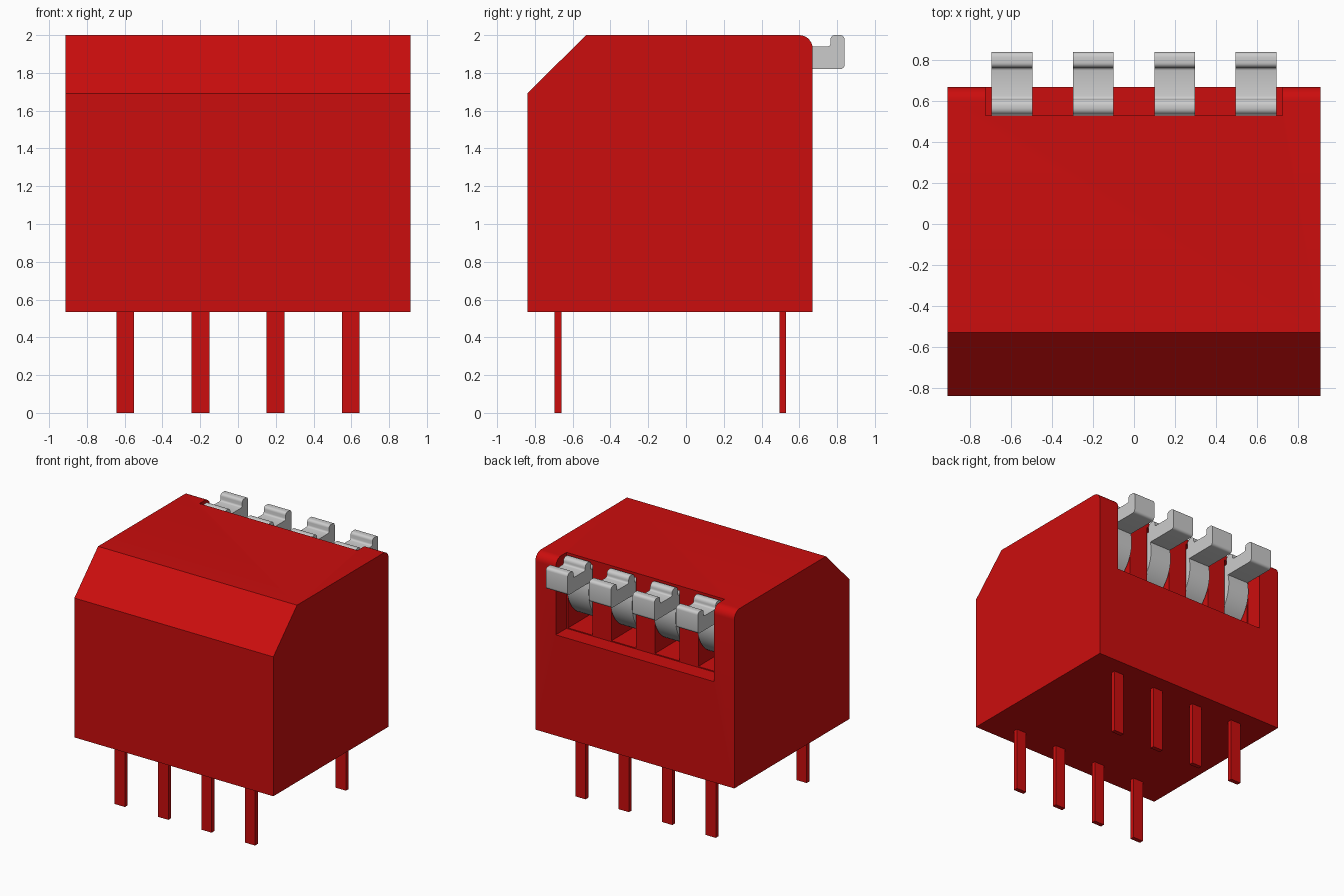
import bpy, bmesh, math

cube = bpy.data.objects.get("Cube")
if cube:
    bpy.data.objects.remove(cube, do_unlink=True)


def material(name, rgb):
    m = bpy.data.materials.new(name)
    m.use_nodes = True
    m.diffuse_color = (*rgb, 1)
    bsdf = m.node_tree.nodes["Principled BSDF"]
    bsdf.inputs["Base Color"].default_value = (*rgb, 1)
    bsdf.inputs["Roughness"].default_value = 0.6
    return m


RED = material("red plastic", (0.60, 0.004, 0.004))
GREY = material("light grey plastic", (0.60, 0.60, 0.60))


def extrude_x(name, profile, x0, x1, mat):
    """Extrude a closed (y, z) profile from x0 to x1."""
    bm = bmesh.new()
    face = bm.faces.new([bm.verts.new((x0, y, z)) for y, z in profile])
    new = bmesh.ops.extrude_face_region(bm, geom=[face])["geom"]
    bmesh.ops.translate(bm, vec=(x1 - x0, 0, 0),
                        verts=[g for g in new if isinstance(g, bmesh.types.BMVert)])
    bmesh.ops.recalc_face_normals(bm, faces=bm.faces)
    mesh = bpy.data.meshes.new(name)
    bm.to_mesh(mesh)
    bm.free()
    ob = bpy.data.objects.new(name, mesh)
    bpy.context.collection.objects.link(ob)
    mesh.materials.append(mat)
    return ob


def box(name, x0, x1, y0, y1, z0, z1, mat):
    return extrude_x(name, [(y0, z0), (y1, z0), (y1, z1), (y0, z1)], x0, x1, mat)


def arc(cy, cz, r, a0, a1, n):
    angles = [math.radians(a0 + (a1 - a0) * i / n) for i in range(n + 1)]
    return [(cy + r * math.cos(a), cz + r * math.sin(a)) for a in angles]


def activate(ob):
    bpy.ops.object.select_all(action='DESELECT')
    ob.select_set(True)
    bpy.context.view_layer.objects.active = ob


def smooth(ob):
    activate(ob)
    bpy.ops.object.shade_smooth_by_angle(angle=math.radians(35))


def cut(ob, cutter):
    cutter.hide_render = True
    mod = ob.modifiers.new("cut", 'BOOLEAN')
    mod.operation, mod.solver, mod.object = 'DIFFERENCE', 'EXACT', cutter
    activate(ob)
    bpy.ops.object.modifier_apply(modifier=mod.name)
    bpy.data.objects.remove(cutter, do_unlink=True)


STATIONS = (-0.597, -0.199, 0.199, 0.597)

# Housing: chamfered front edge, rounded back edge
outline = [(-0.84, 0.535), (0.67, 0.535)] + arc(0.60, 1.93, 0.07, 0, 90, 8) \
    + [(-0.53, 2.0), (-0.84, 1.69)]
housing = extrude_x("housing", outline, -0.912, 0.912, RED)

# Recess at the back top, with one slot behind it for each lever
cut(housing, box("recess_cutter", -0.725, 0.725, 0.53, 0.9, 1.37, 2.2, RED))
for x in STATIONS:
    cut(housing, box("slot_cutter", x - 0.113, x + 0.113, -0.1, 0.6, 1.378, 1.96, RED))
smooth(housing)

# Rocker levers: round hub, inner ridge, bar and raised outer tip
lever = arc(0.25, 1.74, 0.315, 14.7, -150, 28) + [(0.1, 1.9), (0.535, 1.92)]
lever += arc(0.565, 1.965, 0.03, 180, 90, 4)
lever += arc(0.58, 1.965, 0.03, 90, 0, 4)
lever += arc(0.625, 1.955, 0.015, 180, 270, 3)
lever += arc(0.75, 1.955, 0.015, 270, 360, 3)
lever += arc(0.787, 1.978, 0.022, 180, 90, 4)
lever += arc(0.816, 1.976, 0.024, 90, 0, 4)
lever += arc(0.816, 1.844, 0.024, 0, -90, 4)
for i, x in enumerate(STATIONS):
    smooth(extrude_x(f"lever_{i + 1}", lever, x - 0.1, x + 0.1, GREY))

# Two rows of pins
for row, y in (("front", -0.678), ("back", 0.512)):
    for i, x in enumerate(STATIONS):
        box(f"{row}_pin_{i + 1}", x - 0.047, x + 0.047, y - 0.018, y + 0.018, 0, 0.56, RED)
